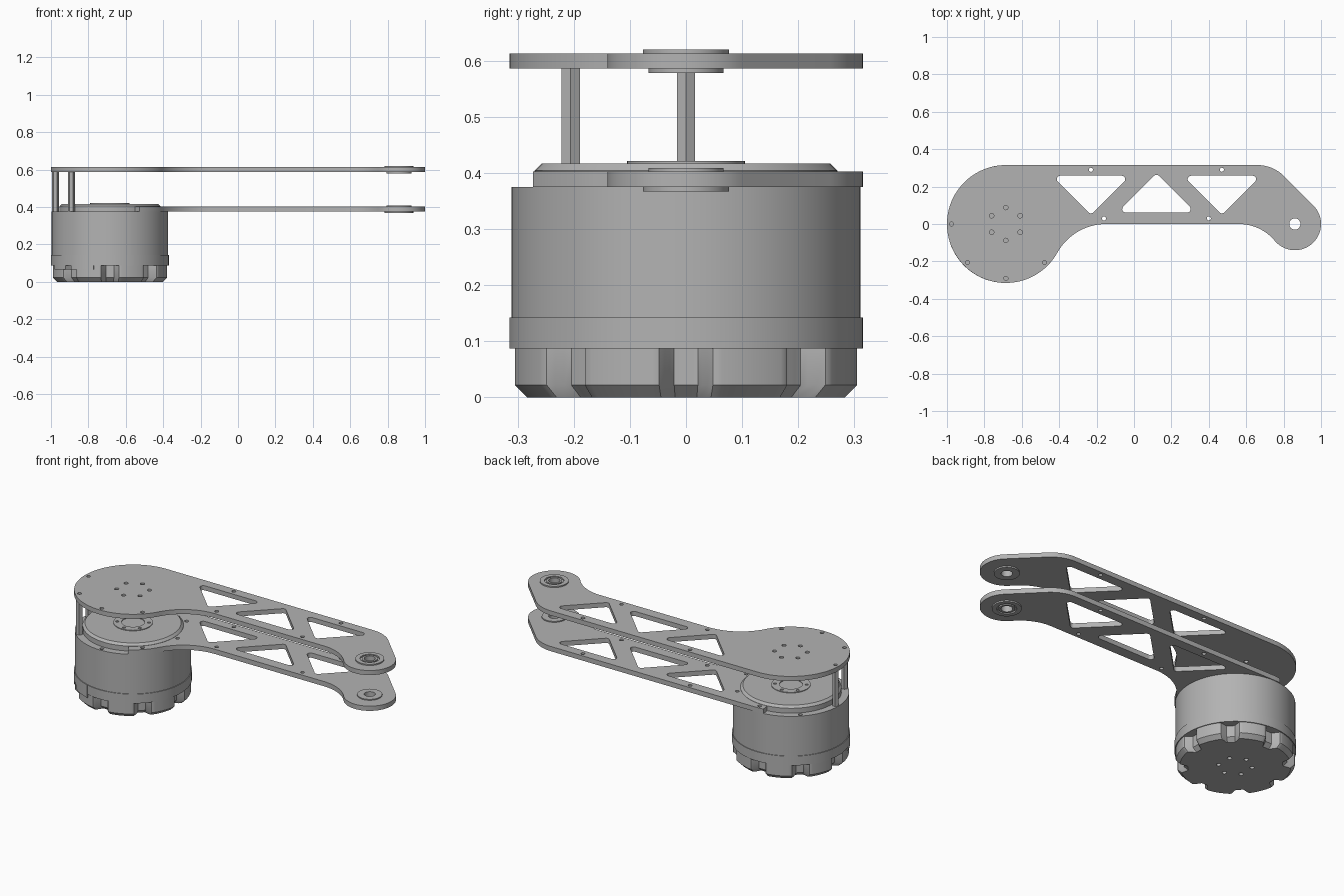
import bpy, bmesh
from math import sin, cos, pi, radians, hypot, atan2, degrees

if "Cube" in bpy.data.objects:
    bpy.data.objects.remove(bpy.data.objects["Cube"])

grey = bpy.data.materials.new("machined grey")
grey.use_nodes = True
grey.diffuse_color = (0.45, 0.45, 0.45, 1)
grey.node_tree.nodes["Principled BSDF"].inputs["Base Color"].default_value = (0.45, 0.45, 0.45, 1)

HUB = (-0.685, 0.0)      # motor axis
TIP = (0.86, 0.0)        # bearing axis
R = 0.315                # hub radius of the plates
RT = 0.14                # tip radius of the plates


def arc(c, r, a0, a1, n=24):
    """Points along an arc, angles in degrees."""
    return [(c[0] + r * cos(radians(a0 + (a1 - a0) * i / n)),
             c[1] + r * sin(radians(a0 + (a1 - a0) * i / n))) for i in range(n + 1)]


def circle(c, r, n=48):
    return arc(c, r, 0, 360, n)[:-1]


def polar(r, a, c=HUB):
    return (c[0] + r * cos(radians(a)), c[1] + r * sin(radians(a)))


def finish(name, bm):
    bmesh.ops.remove_doubles(bm, verts=bm.verts, dist=1e-5)
    bmesh.ops.recalc_face_normals(bm, faces=bm.faces)
    me = bpy.data.meshes.new(name)
    bm.to_mesh(me)
    bm.free()
    me.shade_smooth()
    me.set_sharp_from_angle(angle=radians(30))
    me.materials.clear()
    me.materials.append(grey)
    ob = bpy.data.objects.new(name, me)
    bpy.context.collection.objects.link(ob)
    return ob


def slab(name, loops, z0, z1):
    """Flat part from closed outlines; inner outlines become holes."""
    cu = bpy.data.curves.new(name + " outline", 'CURVE')
    cu.dimensions = '2D'
    cu.fill_mode = 'BOTH'
    cu.extrude = (z1 - z0) / 2
    for pts in loops:
        sp = cu.splines.new('POLY')
        sp.points.add(len(pts) - 1)
        for p, q in zip(sp.points, pts):
            p.co = (q[0], q[1], 0, 1)
        sp.use_cyclic_u = True
    tmp = bpy.data.objects.new(name + " temp", cu)
    bpy.context.collection.objects.link(tmp)
    dg = bpy.context.evaluated_depsgraph_get()
    me = bpy.data.meshes.new_from_object(tmp.evaluated_get(dg))
    bm = bmesh.new()
    bm.from_mesh(me)
    bmesh.ops.translate(bm, verts=bm.verts, vec=(0, 0, (z0 + z1) / 2))
    bpy.data.objects.remove(tmp)
    bpy.data.curves.remove(cu)
    bpy.data.meshes.remove(me)
    return finish(name, bm)


def lathe(name, c, profile, n=96, closed=False):
    """Turned part from (radius, height) points; open ends are capped."""
    bm = bmesh.new()
    rings = [[bm.verts.new((x, y, z)) for x, y in circle(c, r, n)] for r, z in profile]
    pairs = list(zip(rings, rings[1:]))
    if closed:
        pairs.append((rings[-1], rings[0]))
    else:
        bm.faces.new(rings[0])
        bm.faces.new(rings[-1])
    for a, b in pairs:
        for i in range(n):
            j = (i + 1) % n
            bm.faces.new((a[i], a[j], b[j], b[i]))
    return finish(name, bm)


def rounded_triangle(corners, r=0.018):
    """Arcs around three counter-clockwise corner centres."""
    out = []
    for i in range(3):
        p, c, q = corners[i - 1], corners[i], corners[(i + 1) % 3]
        a0 = degrees(atan2(c[1] - p[1], c[0] - p[0])) - 90
        a1 = degrees(atan2(q[1] - c[1], q[0] - c[0])) - 90
        out += arc(c, r, a0, a0 + (a1 - a0) % 360, 8)
    return out


# Arm outline: hub, concave fillets, tip and rounded shoulder
def arm_outline(hub_arc):
    f1, f2 = 0.30, 0.25
    c1 = (HUB[0] + ((R + f1) ** 2 - f1 ** 2) ** 0.5, -f1)
    c2 = (TIP[0] - ((RT + f2) ** 2 - f2 ** 2) ** 0.5, -f2)
    a1 = degrees(atan2(f1, HUB[0] - c1[0]))
    a2 = degrees(atan2(f2, TIP[0] - c2[0]))
    pts = hub_arc(a1 + 180)
    pts += arc(c1, f1, a1, 90)
    pts += arc(c2, f2, 90, a2)
    pts += arc(TIP, RT, a2 - 180, 45, 40)
    pts += arc((0.66, 0.115), 0.20, 45, 90)
    return pts


triangles = []
for x in (-0.23, 0.47):
    triangles.append(rounded_triangle([(x + 0.165, 0.24), (x - 0.165, 0.24), (x, 0.075)]))
triangles.append(rounded_triangle([(-0.045, 0.08), (0.285, 0.08), (0.12, 0.245)]))
arm_holes = [circle(p, 0.011, 16) for p in ((-0.23, 0.29), (0.47, 0.29), (-0.16, 0.03), (0.40, 0.03))]
tip_hole = [circle(TIP, 0.06)]
bolt_holes = [circle(polar(0.088, 30 + 60 * k), 0.012, 16) for k in range(6)]


def rim_holes(angles):
    return [circle(polar(0.291, a), 0.011, 16) for a in angles]


# Upper arm plate
slab("upper_arm_plate",
     [arm_outline(lambda end: arc(HUB, R, 90, end, 72))]
     + triangles + arm_holes + tip_hole + bolt_holes + rim_holes((180, 225, 270, 315)),
     0.586, 0.613)

# Lower arm plate, cut back around the motor so the standoffs clear it
slab("lower_arm_plate",
     [arm_outline(lambda end: arc(HUB, R, 90, 97, 4) + arc(HUB, 0.27, 97, 300, 64)
                  + arc(HUB, R, 300, end, 12))]
     + triangles + arm_holes + tip_hole + rim_holes((0, 45, 90, 315)),
     0.375, 0.403)

# Tip bearings, the lower one flipped
bearing = [(0.03, 0.578), (0.067, 0.578), (0.067, 0.59), (0.077, 0.60), (0.077, 0.62),
           (0.052, 0.62), (0.052, 0.612), (0.042, 0.612), (0.042, 0.62), (0.03, 0.62)]
lathe("upper_bearing", TIP, bearing, 48, True)
lathe("lower_bearing", TIP, [(r, 0.987 - z) for r, z in bearing], 48, True)

# Hexagonal standoffs
for name, a in (("side_standoff", 180), ("front_standoff", 225)):
    lathe(name, polar(0.291, a), [(0.019, 0.375), (0.019, 0.586)], 6)

# Motor housing
slab("motor_housing", [circle(HUB, 0.311, 96)] + rim_holes(range(0, 360, 45)), 0.14, 0.375)
lathe("housing_collar", HUB, [(0.315, 0.087), (0.315, 0.142)])

# Motor rotor cap and output ring
lathe("rotor_cap", HUB, [(0.27, 0.403), (0.27, 0.404), (0.257, 0.417)])
slab("output_ring",
     [circle(HUB, 0.105, 64), circle(HUB, 0.062)]
     + [circle(polar(0.085, 30 + 60 * k), 0.009, 12) for k in range(6)], 0.416, 0.421)


# Scalloped motor base with eight notches and a chamfered foot
def base_outline(shrink):
    pts = []
    for i in range(240):
        a = i * 1.5
        d = abs((a + 22.5) % 45 - 22.5)
        t = min(1, max(0, (10 - d) / 6))
        pts.append(polar(0.310 - shrink - 0.042 * t * t * (3 - 2 * t), a))
    return pts


bm = bmesh.new()
rings = [[bm.verts.new((x, y, z)) for x, y in base_outline(s)]
         for s, z in ((0.022, 0), (0.0, 0.022), (0.0, 0.088))]
for low, high in zip(rings, rings[1:]):
    for i in range(len(low)):
        j = (i + 1) % len(low)
        bm.faces.new((low[i], low[j], high[j], high[i]))
finish("motor_base", bm)
slab("motor_base_floor", [base_outline(0.022)] + bolt_holes, 0, 0.02)

# Cable port cover bridging one notch, with a small opening
for name, a0, a1 in (("port_cover_side", 200, 221), ("port_cover_front", 229, 254)):
    slab(name, [arc(HUB, 0.3155, a0, a1) + arc(HUB, 0.26, a1, a0)], 0.066, 0.142)
slab("port_cover_bridge", [arc(HUB, 0.3155, 220, 230) + arc(HUB, 0.26, 230, 220)], 0.115, 0.142)
